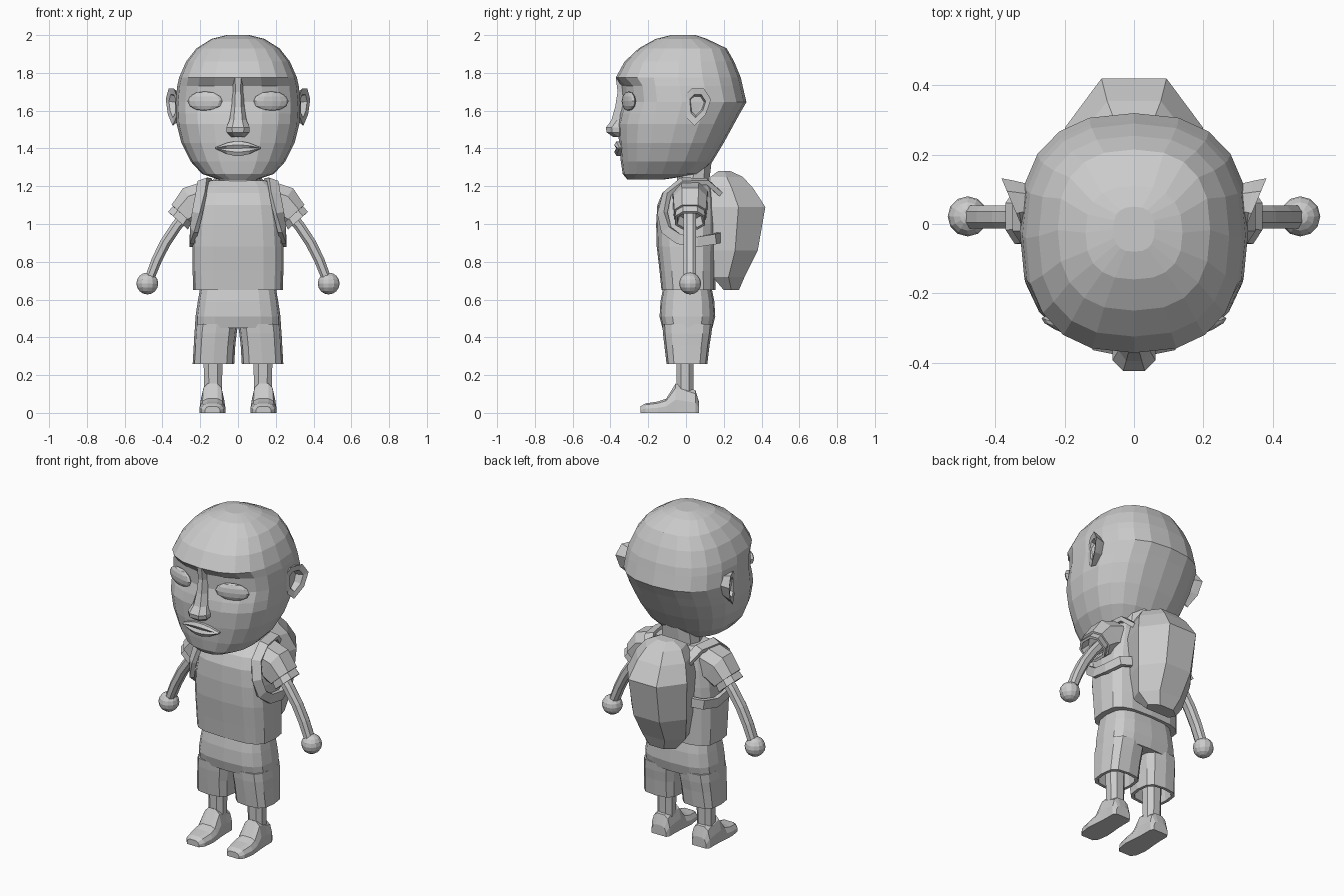
import bpy, bmesh, math
from mathutils import Vector as V, Matrix

GREY = bpy.data.materials.new("light_grey")
GREY.diffuse_color = (0.6, 0.6, 0.6, 1)


def finish(name, bm):
    bmesh.ops.recalc_face_normals(bm, faces=bm.faces)
    me = bpy.data.meshes.new(name)
    bm.to_mesh(me)
    bm.free()
    me.materials.append(GREY)
    ob = bpy.data.objects.new(name, me)
    bpy.context.collection.objects.link(ob)
    return ob


def loft(name, rings, caps=True):
    """Skin a list of equal-length rings of points."""
    bm = bmesh.new()
    vs = [[bm.verts.new(p) for p in r] for r in rings]
    n = len(vs[0])
    for a, b in zip(vs, vs[1:]):
        for i in range(n):
            j = (i + 1) % n
            bm.faces.new((a[i], a[j], b[j], b[i]))
    if caps:
        bm.faces.new(vs[0])
        bm.faces.new(vs[-1])
    return finish(name, bm)


def oval(c, u, v, n=12, e=1.0, turn=0.0):
    """Superellipse ring round c with half axes u and v."""
    c, u, v = V(c), V(u), V(v)
    p = lambda t: math.copysign(abs(t) ** e, t) if abs(t) > 1e-6 else 0
    ang = [2 * math.pi * (i + turn) / n for i in range(n)]
    return [c + u * p(math.cos(a)) + v * p(math.sin(a)) for a in ang]


def slab(z, w, y0, y1, n=12, e=0.7, x=0, turn=0.0):
    """Horizontal ring with half width w from y0 to y1."""
    return oval((x, (y0 + y1) / 2, z), (w, 0, 0), (0, (y1 - y0) / 2, 0), n, e, turn)


def ball(name, c, size, rot=0, seg=12, rows=8):
    bm = bmesh.new()
    m = Matrix.Translation(c) @ Matrix.Rotation(rot, 4, 'Z') @ Matrix.Diagonal((*size, 1))
    bmesh.ops.create_uvsphere(bm, u_segments=seg, v_segments=rows, radius=1, matrix=m)
    return finish(name, bm)


# Head: stacked rings (z, half width, front y, back y, eye socket depth)
head = []
for z, w, y0, y1, dent in [
        (1.235, .10, -.31, -.12, 0), (1.265, .19, -.335, .08, 0), (1.33, .25, -.345, .14, 0),
        (1.43, .30, -.355, .20, 0), (1.53, .325, -.36, .255, 0), (1.585, .328, -.36, .285, .012),
        (1.645, .33, -.36, .32, .035), (1.73, .322, -.365, .30, .035), (1.775, .312, -.372, .29, 0),
        (1.86, .275, -.325, .255, 0), (1.93, .22, -.25, .215, 0), (1.98, .14, -.16, .11, 0),
        (2.0, .06, -.08, .05, 0)]:
    ring = slab(z, w, y0, y1, 20, .8)
    for p in ring:
        if p.y < -.2:
            p.y += dent * (.6 if abs(p.x) < .05 or abs(p.x) > .25 else 1)
    head.append(ring)
loft("head", head)

# Nose: bridge, tip and base (z, half width, front y)
loft("nose", [[(-w, -.31, z), (-w, y + .03, z), (-w * .5, y, z), (w * .5, y, z), (w, y + .03, z), (w, -.31, z)]
              for z, w, y in [(1.775, .03, -.372), (1.70, .028, -.362), (1.62, .034, -.375),
                              (1.55, .045, -.395), (1.51, .062, -.424), (1.485, .06, -.42), (1.46, .035, -.385)]])

# Lips: two bars tapering to the corners of the mouth
for name, zc, h in [("upper_lip", 1.418, .018), ("lower_lip", 1.382, .02)]:
    loft(name, [oval((x, -.342 - .016 * k, 1.402 + (zc - 1.402) * k), (0, .022, 0), (0, 0, .004 + h * k), 6)
                for x, k in [(-.12, 0), (-.06, .75), (-.02, 1), (.02, 1), (.06, .75), (.12, 0)]])

# Neck
loft("neck", [slab(z, w, y0, y1, 10, .9) for z, w, y0, y1 in
              [(1.12, .15, -.08, .13), (1.21, .12, -.05, .125), (1.33, .11, -.06, .14)]])

# Shirt body and collar
loft("shirt", [slab(z, w, y0, y1, 16, .6) for z, w, y0, y1 in
               [(.65, .238, -.13, .155), (.75, .24, -.14, .155), (.88, .24, -.155, .158),
                (1.0, .232, -.158, .16), (1.10, .215, -.152, .157), (1.165, .20, -.125, .15),
                (1.205, .185, -.075, .135), (1.23, .15, -.045, .12)]])

# Backpack: six-sided rings narrowing to the rear
loft("backpack", [[(-w * .8, y0, z), (-w, y0 + (y1 - y0) * .5, z), (-w * .47, y1, z),
                   (w * .47, y1, z), (w, y0 + (y1 - y0) * .5, z), (w * .8, y0, z)]
                  for z, w, y0, y1 in [(.65, .10, .20, .28), (.72, .155, .14, .31), (.86, .185, .14, .38),
                                       (1.09, .20, .135, .42), (1.19, .165, .13, .355), (1.25, .12, .13, .30),
                                       (1.28, .06, .17, .235)]])

# Shorts: hips
loft("shorts_hips", [slab(z, w, y0, y1, 16, .65) for z, w, y0, y1 in
                     [(.45, .228, -.125, .14), (.51, .225, -.14, .155), (.59, .213, -.135, .15),
                      (.665, .20, -.12, .135)]])

# Backpack strap: (centre, outward normal) round the shoulder
STRAP = [((.13, .18, 1.16), (0, .6, .8)), ((.165, .11, 1.225), (.2, .3, 1)), ((.185, -.02, 1.225), (.4, -.2, 1)),
         ((.195, -.10, 1.16), (.4, -.8, .5)), ((.215, -.125, 1.06), (.7, -.8, 0)),
         ((.232, -.105, .97), (1, -.5, 0)), ((.242, -.04, .92), (1, 0, 0)), ((.245, .06, .905), (1, 0, 0)),
         ((.22, .15, .92), (.8, .6, 0)), ((.14, .18, .93), (0, 1, 0))]

for s, side in ((1, "left"), (-1, "right")):
    # Eye, lying in its socket
    ball(side + "_eye", (s * .175, -.303, 1.65), (.098, .022, .052), s * .33, 12, 6)

    # Ear: flaring rim with a sunken middle
    ear = []
    for k, x0, flare in [(.75, .30, 0), (.9, .325, .15), (1, .325, .42), (.62, .322, .40), (.5, .315, .05)]:
        ear.append([(s * (x0 + flare * max(0, y * k + .065)), .06 + y * k, 1.63 + z * k) for y, z in
                    [(-.065, .05), (-.03, .088), (.035, .088), (.072, .03), (.045, -.05), (-.015, -.11), (-.055, -.07)]])
    loft(side + "_ear", ear)

    # Sleeve: rings (centre x, z, up axis x, z, half depth), folded in at the cuff
    loft(side + "_sleeve", [oval((s * x, .022, z), (s * ux, 0, uz), (0, d, 0), 8, .8, .5)
                            for x, z, ux, uz, d in
                            [(.16, 1.13, .03, .10, .10), (.235, 1.105, .06, .09, .095), (.295, 1.05, .06, .055, .09),
                             (.295, 1.05, .052, .047, .08), (.318, 1.018, .056, .05, .085),
                             (.318, 1.018, .046, .04, .072), (.28, 1.06, .04, .035, .06)]])

    # Arm and hand
    loft(side + "_arm", [oval((s * x, .02, z), (s * ux, 0, uz), (0, .036, 0), 8, .85, .5)
                         for x, z, ux, uz in [(.25, 1.08, .024, .022), (.325, .99, .025, .018), (.385, .90, .027, .014),
                                              (.43, .81, .027, .011), (.465, .72, .026, .008)]])
    ball(side + "_hand", (s * .48, .022, .685), (.058, .058, .058))

    # Strap
    rings = []
    for i, (c, n) in enumerate(STRAP):
        t = V(STRAP[min(i + 1, len(STRAP) - 1)][0]) - V(STRAP[max(i - 1, 0)][0])
        n = V(n).normalized()
        b = t.cross(n).normalized() * .027
        n *= .013
        rings.append([((V(c) + q).x * s, (V(c) + q).y, (V(c) + q).z) for q in (b + n, b - n, -b - n, n - b)])
    loft(side + "_strap", rings)

    # Shorts leg with an open hem
    loft(side + "_shorts_leg", [slab(z, w, y0, y1, 12, .65, s * x) for z, x, w, y0, y1 in
                                [(.36, .13, .085, -.08, .09), (.26, .13, .092, -.085, .095), (.26, .13, .11, -.103, .113),
                                 (.36, .124, .11, -.115, .125), (.42, .119, .112, -.122, .135),
                                 (.47, .113, .113, -.125, .14)]])

    # Lower leg
    loft(side + "_leg", [slab(z, w, -.005 - w * .92, -.005 + w * .92, 8, .85, s * .132, .5) for z, w in
                         [(.09, .05), (.2, .052), (.4, .056)]])

    # Shoe: cross-sections from toe to heel (y, half width, height)
    loft(side + "_shoe", [[(s * .135 + x, y, z) for x, z in
                           [(-w, 0), (-w, h * .45), (-w * .78, h * .85), (-w * .4, h),
                            (w * .4, h), (w * .78, h * .85), (w, h * .45), (w, 0)]]
                          for y, w, h in [(-.24, .04, .035), (-.215, .06, .05), (-.15, .07, .06), (-.105, .067, .075),
                                          (-.055, .062, .155), (.0, .06, .138), (.05, .06, .12), (.068, .048, .06)]])
